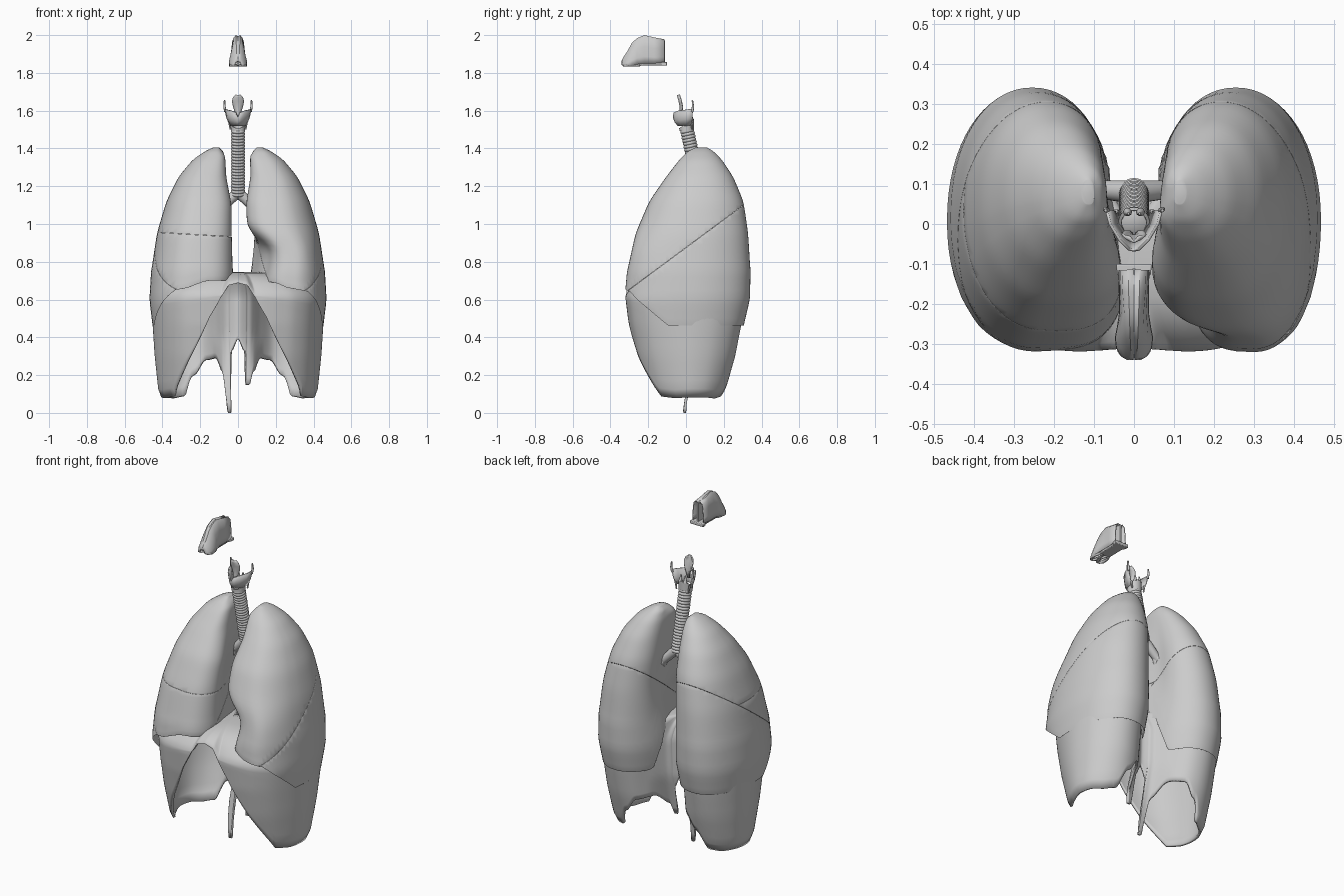
import bpy, bmesh
from math import sin, cos, pi, exp
from mathutils import Vector as V

if "Cube" in bpy.data.objects:
    bpy.data.objects.remove(bpy.data.objects["Cube"])


def finish(name, bm, bevel=0, solid=0, angle=None):
    bmesh.ops.remove_doubles(bm, verts=bm.verts, dist=0.0003)
    bmesh.ops.recalc_face_normals(bm, faces=bm.faces)
    me = bpy.data.meshes.new(name)
    bm.to_mesh(me)
    bm.free()
    ob = bpy.data.objects.new(name, me)
    bpy.context.collection.objects.link(ob)
    for p in me.polygons:
        p.use_smooth = True
    if angle:
        bpy.ops.object.select_all(action='DESELECT')
        ob.select_set(True)
        bpy.context.view_layer.objects.active = ob
        bpy.ops.object.shade_smooth_by_angle(angle=angle)
    if solid:
        m = ob.modifiers.new("thickness", 'SOLIDIFY')
        m.thickness, m.offset = solid, 0
    if bevel:
        m = ob.modifiers.new("soft_edge", 'BEVEL')
        m.width, m.segments, m.angle_limit = bevel, 2, 0.75
    return ob


def loft(rings, closed=True, caps=True):
    bm = bmesh.new()
    vs = [[bm.verts.new(p) for p in r] for r in rings]
    n = len(rings[0])
    for a, b in zip(vs, vs[1:]):
        for i in range(n if closed else n - 1):
            j = (i + 1) % n
            bm.faces.new((a[i], a[j], b[j], b[i]))
    if caps:
        bm.faces.new(vs[0][::-1])
        bm.faces.new(vs[-1])
    return bm


def tube(name, pts, radii, n=16):
    pts = [V(p) for p in pts]
    rings = []
    for i, p in enumerate(pts):
        d = (pts[min(i + 1, len(pts) - 1)] - pts[max(i - 1, 0)]).normalized()
        u = d.cross(V((0, 1, 0.01))).normalized()
        w = d.cross(u)
        rings.append([p + radii[i] * (u * cos(2 * pi * k / n) + w * sin(2 * pi * k / n)) for k in range(n)])
    return finish(name, loft(rings), angle=1.0)


def lerp_rows(rows, z):
    for a, b in zip(rows, rows[1:]):
        if a[0] >= z >= b[0]:
            t = (a[0] - z) / (a[0] - b[0])
            return [p + (q - p) * t for p, q in zip(a, b)][1:]
    return rows[0][1:] if z > rows[0][0] else rows[-1][1:]


def catmull(p0, p1, p2, p3, t):
    return 0.5 * (2 * p1 + (p2 - p0) * t + (2 * p0 - 5 * p1 + 4 * p2 - p3) * t * t + (3 * p1 - p0 - 3 * p2 + p3) * t ** 3)


def unit(v):
    return min(1, max(0, v))


# Lungs: z, back inner x, outer x, front y, back y; plus front inner edge per side
BODY = [(1.405, .10, .13, .05, .11), (1.385, .075, .175, .01, .145), (1.34, .065, .24, -.035, .19),
        (1.25, .06, .315, -.105, .25), (1.12, .05, .38, -.195, .305), (.95, .05, .43, -.268, .33),
        (.75, .05, .46, -.312, .342), (.60, .045, .469, -.326, .338), (.46, .06, .452, -.305, .305)]
EDGE_L = [(1.405, .10), (1.36, .066), (1.25, .055), (1.17, .035), (1.1, .018), (.74, .012), (.46, .02)]
EDGE_R = [(1.405, .10), (1.36, .06), (1.25, .06), (1.12, .03), (1.0, .03), (.95, .06), (.9, .125),
          (.86, .155), (.8, .155), (.7, .13), (.46, .15)]


def section(z, a, edge):
    xb, xo, yf, yb = lerp_rows(BODY, z)
    xf = lerp_rows(edge, z)[0]
    c, s = cos(a), sin(a)
    e = .95 if c > 0 else (.6 if s < 0 else .95)
    t = unit((s + .55) / .9)
    t = t * t * (3 - 2 * t)
    xi = xf + (xb - xf) * t + .04 * exp(-((s - .15) / .35) ** 2) * exp(-((z - 1.0) / .22) ** 2)
    xm, ym = (xi + xo) / 2, (yf + yb) / 2
    x = xm + (xo - xm) * abs(c) ** e * (1 if c > 0 else -1)
    y = ym + (yb - ym) * abs(s) ** e * (1 if s > 0 else -1)
    return x, y


def lung(side, edge):
    n, rows, rings = 64, 40, []
    ang = [2 * pi * k / n for k in range(n)]
    low = []
    for a in ang:
        x, y = section(.6, a, edge)
        f = unit((-y - .1) / .2)
        zb = .463 + f * (.165 + .085 * (1 - x / .45))
        low.append(zb + (max(zb, .7) - zb) * unit((.26 - x) / .1) * unit((.2 - y) / .1))
    for r in range(rows + 1):
        u = sin(r / rows * pi / 2)
        ring = []
        for a, zb in zip(ang, low):
            z = zb + u * (1.405 - zb)
            x, y = section(z, a, edge)
            ring.append(V((side * x, y, z)))
        rings.append(ring)
    mid = sum(rings[0], V()) / n
    base = [[V((p.x + (mid.x - p.x) * k, p.y + (mid.y - p.y) * k, p.z + (.72 - p.z) * h)) for p in rings[0]]
            for k, h in ((.88, 1), (.4, .95), (.05, .5))]
    bm = loft(base + rings)
    for _ in range(3):
        bmesh.ops.smooth_vert(bm, verts=[v for v in bm.verts if v.co.z > .76], factor=.5,
                              use_axis_x=True, use_axis_y=True, use_axis_z=False)
    return bm


def cut(bm, co, no, up):
    part = bm.copy()
    no = V(no).normalized() * (1 if up else -1)
    bmesh.ops.bisect_plane(part, geom=part.verts[:] + part.edges[:] + part.faces[:],
                           plane_co=V(co) + no * .0005, plane_no=no, clear_inner=True)
    bmesh.ops.holes_fill(part, edges=[e for e in part.edges if e.is_boundary], sides=0)
    return part


OBL = ((0, 0, .875), (0, -.74, 1))
HOR = ((0, 0, .93), (.06, 0, 1))
three, two = lung(-1, EDGE_L), lung(1, EDGE_R)
front = cut(three, *OBL, True)
finish("upper_lobe_three_lobed_lung", cut(front, *HOR, True), bevel=.009)
finish("middle_lobe_three_lobed_lung", cut(front, *HOR, False), bevel=.009)
finish("lower_lobe_three_lobed_lung", cut(three, *OBL, False), bevel=.009)
finish("upper_lobe_two_lobed_lung", cut(two, *OBL, True), bevel=.009)
finish("lower_lobe_two_lobed_lung", cut(two, *OBL, False), bevel=.009)
for b in (three, two, front):
    b.free()

# Diaphragm: half outline x, y, lower rim z
HALF = [(0, -.305, .688), (.05, -.307, .675), (.09, -.31, .615), (.15, -.312, .51), (.22, -.303, .37),
        (.3, -.275, .23), (.375, -.205, .09),
        (.43, -.09, .08), (.452, .03, .085), (.435, .15, .085), (.385, .24, .08), (.32, .29, .09),
        (.25, .3, .2), (.18, .27, .28), (.12, .19, .29), (.085, .13, .22), (.065, .1, .0),
        (.045, .085, .0), (.035, .075, .33), (0, .06, .39)]
loop = HALF + [(-x, y, z) for x, y, z in HALF[-2:0:-1]]
loop = [(x, y, .15 if z == 0 and x > 0 else z) for x, y, z in loop]
WALL = [(.75, 1, 1), (.6, 1, 1), (.47, .985, .95), (.3, .96, .84), (.13, .92, .68), (.08, .88, .6), (0, .8, .5)]
cols = []
N = len(loop)
for i in range(N):
    q = [loop[(i + k) % N] for k in (-1, 0, 1, 2)]
    for k in range(6):
        t = k / 6
        x, y = (catmull(*[p[d] for p in q], t) for d in (0, 1))
        h = t * t * (3 - 2 * t) if y > 0 else t
        cols.append((x, y, q[1][2] + (q[2][2] - q[1][2]) * h))
rings = []
for s in (0, .25, .5, .7, .85, .94, 1):
    rings.append([(x * s, -.05 + (y + .05) * s, .74 - (.74 - max(.62, rim + .004)) * s ** 4) for x, y, rim in cols])
for k in range(1, 13):
    ring = []
    for x, y, rim in cols:
        top = max(.62, rim + .004)
        z = top + (rim - top) * k / 12
        sx, sy = lerp_rows(WALL, z)
        # the crura swing forward towards their tips
        if y > 0:
            sy *= 1 - unit((.13 - abs(x)) / .05) * (1 - unit((z - .02) / .38)) * 1.15
        ring.append((x * sx, y * sy, z))
    rings.append(ring)
finish("diaphragm", loft(rings, caps=False), solid=.014)

# Trachea with cartilage rings
pts, rad = [], []
for i in range(22 * 6 + 1):
    t = i / (22 * 6)
    pts.append((0, .005 + .075 * t, 1.5 - .35 * t))
    rad.append((.033, .0355, .037, .0375, .037, .0355)[i % 6])
tube("trachea", pts, rad, 24)

# Bronchi and their branches
for sx in (-1, 1):
    s = "left" if sx < 0 else "right"
    tube(s + "_bronchus", [(0, .08, 1.165), (sx * .03, .082, 1.14), (sx * .07, .085, 1.1), (sx * .14, .09, 1.03)],
         [.028, .027, .024, .02])
    for k, end in enumerate([(.17, .03, 1.14), (.16, -.04, 1.04), (.15, .14, .98), (.15, .05, .9)]):
        a, b = V((sx * .075, .085, 1.095)), V((sx * end[0], end[1], end[2]))
        tube(f"{s}_bronchus_branch_{k}", [a, a.lerp(b, .5) + V((0, 0, .01)), b], [.017, .014, .011], 12)

# Larynx: thyroid shield, horns, cricoid ring, small rear cartilages
TOP = [(.069, .036, 1.61), (.06, 0, 1.605), (.036, -.04, 1.6), (.012, -.064, 1.59), (0, -.066, 1.565)]
MID = [(.058, .034, 1.56), (.05, 0, 1.555), (.031, -.034, 1.55), (.012, -.054, 1.545), (0, -.057, 1.54)]
LOW = [(.042, .03, 1.525), (.037, 0, 1.52), (.026, -.024, 1.52), (.01, -.038, 1.52), (0, -.04, 1.52)]
full = [r + [(-x, y, z) for x, y, z in r[-2::-1]] for r in (TOP, MID, LOW)]
finish("thyroid_cartilage", loft(full, closed=False, caps=False), solid=.007)
for sx in (-1, 1):
    s = "left" if sx < 0 else "right"
    tube(s + "_upper_horn", [(sx * .067, .034, 1.595), (sx * .072, .037, 1.625), (sx * .071, .034, 1.655)], [.007, .006, .004], 10)
    tube(s + "_lower_horn", [(sx * .046, .032, 1.54), (sx * .04, .032, 1.5)], [.006, .004], 10)
    tube(s + "_rear_cartilage", [(sx * .016, .03, 1.55), (sx * .014, .026, 1.59)], [.011, .003], 10)
ring = []
for r, up in ((.03, 0), (.038, 0), (.039, 1), (.031, 1), (.03, 0)):
    ring.append([(r * cos(a), .003 + r * sin(a), 1.492 + up * (.04 + .025 * sin(a)))
                 for a in [2 * pi * k / 32 for k in range(32)]])
finish("cricoid_cartilage", loft(ring, caps=False), angle=.7)

# Epiglottis leaf
leaf = [(1.555, .006, -.035), (1.59, .013, -.03), (1.62, .024, -.03), (1.65, .03, -.036), (1.672, .024, -.042), (1.683, .01, -.044)]
finish("epiglottis", loft([[(w * k / 4, y + .012 * (k / 4) ** 2, z) for k in range(-4, 5)] for z, w, y in leaf],
                          closed=False, caps=False), solid=.007)

# Nose shell: y, lower half width, upper half width, bottom z, top z
NOSE = [(-.115, .036, .028, 1.855, 1.975), (-.17, .034, .026, 1.85, 1.985), (-.22, .034, .022, 1.85, 1.997),
        (-.26, .04, .02, 1.845, 1.98), (-.285, .045, .018, 1.837, 1.955), (-.31, .042, .016, 1.833, 1.91),
        (-.33, .03, .013, 1.836, 1.88), (-.338, .016, .008, 1.842, 1.862)]
shell = []
for y, w, t, b, h in NOSE:
    half = [(w, b), (w * .97, b + (h - b) * .25), (w * .55 + t * .45, b + (h - b) * .6), (t, b + (h - b) * .9), (t * .5, h), (0, h - .006)]
    shell.append([(x, y, z) for x, z in half] + [(-x, y, z) for x, z in half[-2::-1]])
finish("nose_shell", loft(shell, closed=False, caps=False), solid=.006, angle=.8)

# Nasal septum, floor and nostril wings
side = [(-.112, 1.85), (-.112, 1.972), (-.22, 1.99), (-.28, 1.95), (-.328, 1.87), (-.325, 1.838), (-.26, 1.842)]
finish("nasal_septum", loft([[(x, y, z) for y, z in side] for x in (-.004, .004)]), angle=.5)
floor = [(-.1, .045), (-.125, .042), (-.14, .033), (-.25, .034)]
outline = [(w, y) for y, w in floor] + [(-w, y) for y, w in floor[::-1]]
finish("nasal_floor", loft([[(x, y, z) for x, y in outline] for z in (1.838, 1.858)]), bevel=.004, angle=.5)
for sx in (-1, 1):
    c = [(sx * (.023 + .017 * cos(a)), -.288 + .04 * sin(a), 1.84) for a in [2 * pi * k / 16 for k in range(17)]]
    tube(("left" if sx < 0 else "right") + "_nostril_wing", c, [.007] * 17, 8)
